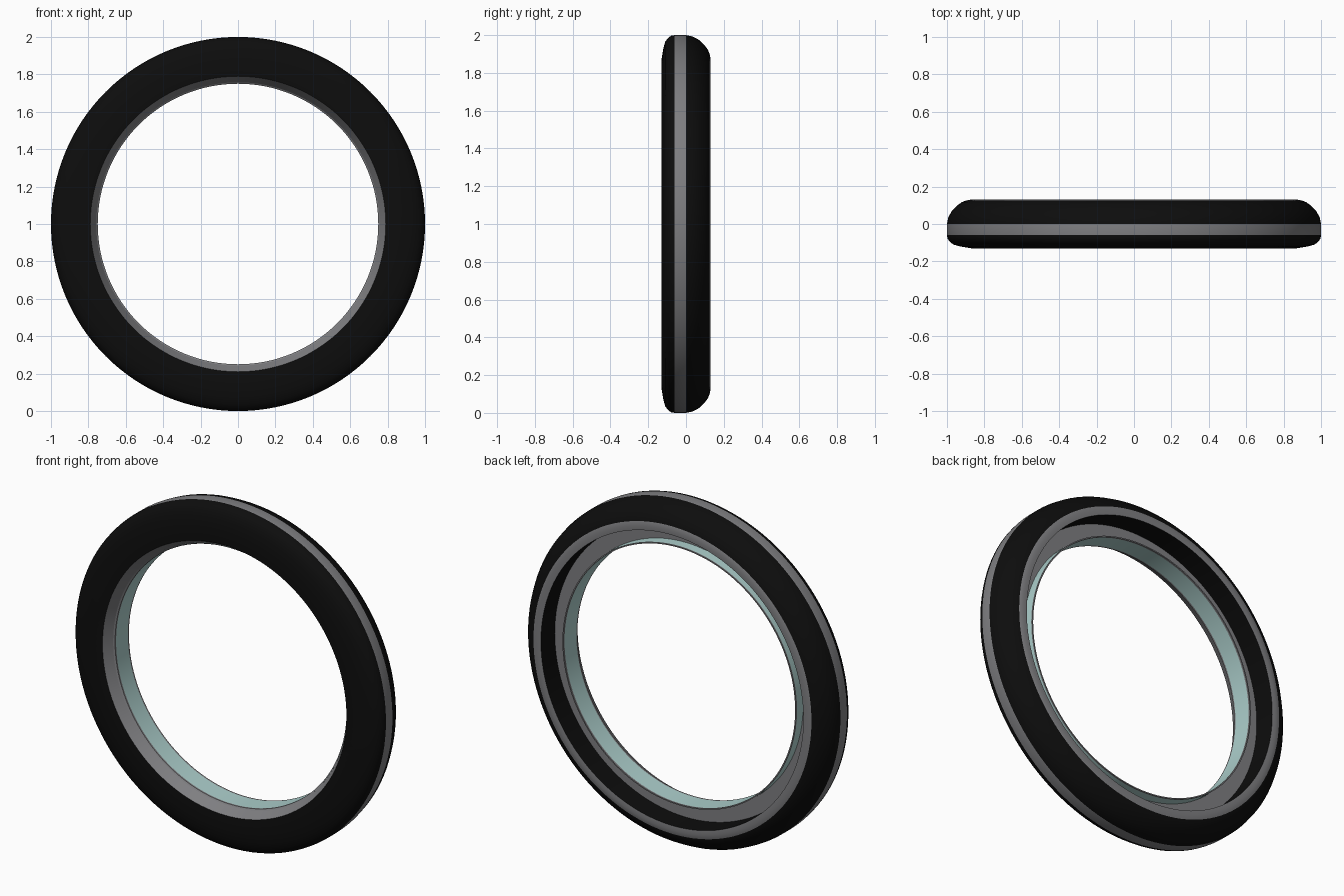
import bpy
import bmesh
from math import cos, sin, tau, radians

cube = bpy.data.objects.get("Cube")
if cube:
    bpy.data.objects.remove(cube, do_unlink=True)

SEGMENTS = 128


def make_material(name, colour, roughness=0.6):
    mat = bpy.data.materials.new(name)
    mat.use_nodes = True
    mat.diffuse_color = colour
    shader = mat.node_tree.nodes["Principled BSDF"]
    shader.inputs["Base Color"].default_value = colour
    shader.inputs["Roughness"].default_value = roughness
    return mat


MATERIALS = {
    "black": make_material("black rubber", (0.004, 0.004, 0.004, 1)),
    "grey": make_material("grey trim", (0.21, 0.21, 0.22, 1)),
    "teal": make_material("pale teal", (0.42, 0.63, 0.61, 1)),
}
SLOTS = list(MATERIALS)


def revolve(name, runs):
    """Spin a closed (radius, depth) outline about the y axis.
    Each run is a colour and the points where its strips start."""
    outline = [(r, y, SLOTS.index(c)) for c, pts in runs for r, y in pts]
    bm = bmesh.new()
    rings = []
    for i in range(SEGMENTS):
        a = tau * i / SEGMENTS
        rings.append([bm.verts.new((r * cos(a), y, 1 + r * sin(a)))
                      for r, y, _ in outline])
    for i, ring in enumerate(rings):
        after = rings[(i + 1) % SEGMENTS]
        for j, (_, _, slot) in enumerate(outline):
            k = (j + 1) % len(outline)
            face = bm.faces.new((ring[j], ring[k], after[k], after[j]))
            face.material_index = slot
    bmesh.ops.recalc_face_normals(bm, faces=bm.faces)
    mesh = bpy.data.meshes.new(name)
    bm.to_mesh(mesh)
    bm.free()
    for mat in MATERIALS.values():
        mesh.materials.append(mat)
    obj = bpy.data.objects.new(name, mesh)
    bpy.context.collection.objects.link(obj)
    bpy.ops.object.select_all(action="DESELECT")
    obj.select_set(True)
    bpy.context.view_layer.objects.active = obj
    bpy.ops.object.shade_smooth_by_angle(angle=radians(30))


# Outer ring: front face, tread stripe, rounded back, crest and channel
revolve("outer_ring", [
    ("black", [(0.79, -0.125), (0.87, -0.13), (0.93, -0.12),
               (0.965, -0.11), (0.985, -0.095), (0.997, -0.078)]),
    ("grey", [(1.0, -0.06)]),
    ("black", [(1.0, 0.0), (0.993, 0.035), (0.975, 0.068),
               (0.945, 0.1), (0.92, 0.117)]),
    ("grey", [(0.9, 0.125), (0.875, 0.13)]),
    ("black", [(0.85, 0.128)]),
    ("grey", [(0.85, 0.0), (0.758, 0.0), (0.758, -0.07)]),
])

# Inner band: thin sleeve with trimmed edges, free-standing at the back
revolve("inner_band", [
    ("grey", [(0.758, -0.072), (0.75, -0.066)]),
    ("teal", [(0.75, -0.056)]),
    ("grey", [(0.75, 0.052), (0.75, 0.062), (0.757, 0.062)]),
    ("teal", [(0.757, 0.054)]),
])
